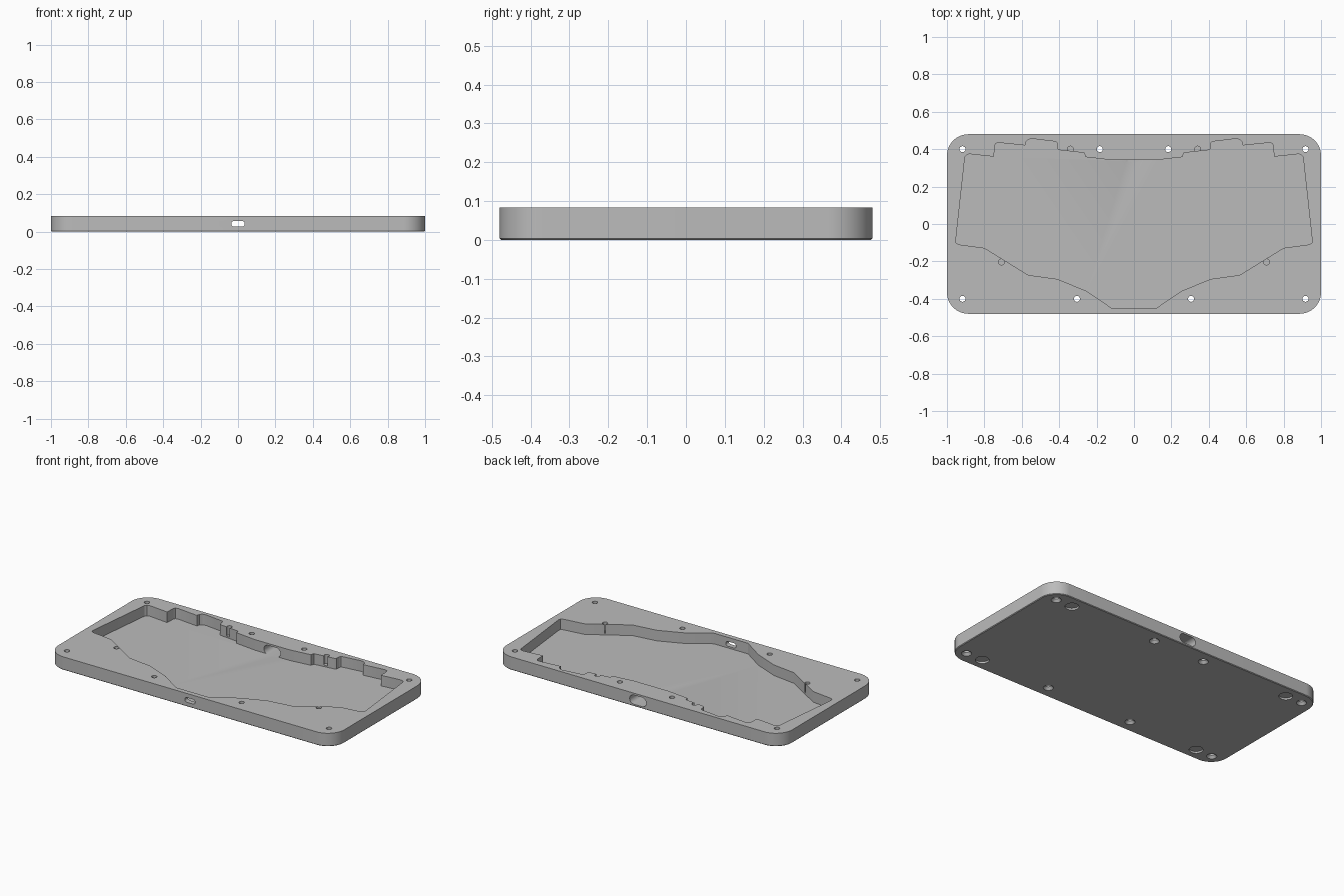
import bpy, bmesh, math
from mathutils import Matrix

cube = bpy.data.objects.get("Cube")
if cube:
    bpy.data.objects.remove(cube, do_unlink=True)

HEIGHT, FLOOR = 0.083, 0.016
HALF_X, HALF_Y, CORNER = 1.0, 0.48, 0.115

grey = bpy.data.materials.new("light grey")
grey.use_nodes = True
grey.diffuse_color = (0.5, 0.5, 0.5, 1)
grey.node_tree.nodes["Principled BSDF"].inputs["Base Color"].default_value = (0.5, 0.5, 0.5, 1)


def to_object(bm, name):
    bmesh.ops.recalc_face_normals(bm, faces=bm.faces)
    mesh = bpy.data.meshes.new(name)
    bm.to_mesh(mesh)
    bm.free()
    mesh.materials.append(grey)
    obj = bpy.data.objects.new(name, mesh)
    bpy.context.collection.objects.link(obj)
    return obj


def prism(name, points, low, high, along_y=False):
    """Extrude a closed outline up z, or along y for an (x, z) outline."""
    bm = bmesh.new()
    place = (lambda a, b, t: (a, t, b)) if along_y else (lambda a, b, t: (a, b, t))
    face = bm.faces.new([bm.verts.new(place(a, b, low)) for a, b in points])
    new = bmesh.ops.extrude_face_region(bm, geom=[face])["geom"]
    shift = place(0, 0, high - low)
    bmesh.ops.translate(bm, vec=shift, verts=[v for v in new if isinstance(v, bmesh.types.BMVert)])
    return to_object(bm, name)


def rounded_box(half_w, half_h, radius, steps, centre=0.0):
    """Outline of a rectangle with round corners."""
    points = []
    for i, (sx, sy) in enumerate([(1, 1), (-1, 1), (-1, -1), (1, -1)]):
        for k in range(steps + 1):
            a = math.pi / 2 * (i + k / steps)
            points.append((sx * (half_w - radius) + radius * math.cos(a),
                           centre + sy * (half_h - radius) + radius * math.sin(a)))
    return points


def cone(name, x, y, low, high, r_low, r_high):
    bm = bmesh.new()
    bmesh.ops.create_cone(bm, cap_ends=True, segments=32, radius1=r_low, radius2=r_high,
                          depth=high - low, matrix=Matrix.Translation((x, y, (low + high) / 2)))
    return to_object(bm, name)


def cut(target, cutter):
    mod = target.modifiers.new("cut", "BOOLEAN")
    mod.operation, mod.solver, mod.object = "DIFFERENCE", "EXACT", cutter
    bpy.context.view_layer.objects.active = target
    bpy.ops.object.modifier_apply(modifier=mod.name)
    bpy.data.objects.remove(cutter, do_unlink=True)


# Tray body with a fine chamfer round the underside
tray = prism("case_tray", rounded_box(HALF_X, HALF_Y, CORNER, 16), 0, HEIGHT)
bm = bmesh.new()
bm.from_mesh(tray.data)
rim = [e for e in bm.edges if all(v.co.z < 0.001 for v in e.verts)]
bmesh.ops.bevel(bm, geom=rim, offset=0.004, segments=1, affect="EDGES")
bm.to_mesh(tray.data)
bm.free()

# Stepped, mirrored cavity
half = [(0.12, 0.342), (0.26, 0.358), (0.265, 0.38), (0.4, 0.395), (0.408, 0.402),
        (0.41, 0.43), (0.415, 0.438), (0.43, 0.442), (0.545, 0.456), (0.565, 0.452),
        (0.578, 0.44), (0.582, 0.42), (0.725, 0.435), (0.74, 0.43), (0.746, 0.415),
        (0.748, 0.36), (0.88, 0.374), (0.895, 0.37), (0.904, 0.358), (0.953, -0.09),
        (0.95, -0.103), (0.935, -0.11), (0.8, -0.128), (0.565, -0.273), (0.41, -0.294),
        (0.255, -0.358), (0.12, -0.449)]
cavity = half + [(-x, y) for x, y in reversed(half)]
cut(tray, prism("cavity_cutter", cavity, FLOOR, HEIGHT + 0.05))

# Cable slot at the back and small switch slot at the front
cut(tray, prism("back_slot_cutter", rounded_box(0.058, 0.029, 0.0289, 10, 0.042), 0.335, 0.6, True))
cut(tray, prism("front_slot_cutter", rounded_box(0.036, 0.015, 0.0149, 8, 0.042), -0.6, -0.44, True))

for side in (-1, 1):
    # Countersunk through holes
    for x, y in [(0.917, 0.4), (0.183, 0.4), (0.917, -0.4), (0.305, -0.4)]:
        cut(tray, cone("screw_hole_cutter", side * x, y, -0.05, 0.2, 0.016, 0.016))
        cut(tray, cone("countersink_cutter", side * x, y, -0.01, 0.016, 0.038, 0.0161))
    # Blind holes in the top rim
    for x, y in [(0.34, 0.4), (0.708, -0.203)]:
        cut(tray, cone("blind_hole_cutter", side * x, y, 0.025, 0.2, 0.016, 0.016))
    # Shallow pockets for feet underneath
    for y in (-0.4, 0.4):
        cut(tray, cone("foot_pocket_cutter", side * 0.8, y, -0.05, 0.012, 0.04, 0.04))

bpy.ops.object.select_all(action="DESELECT")
tray.select_set(True)
bpy.context.view_layer.objects.active = tray
bpy.ops.object.shade_smooth_by_angle(angle=math.radians(25))
